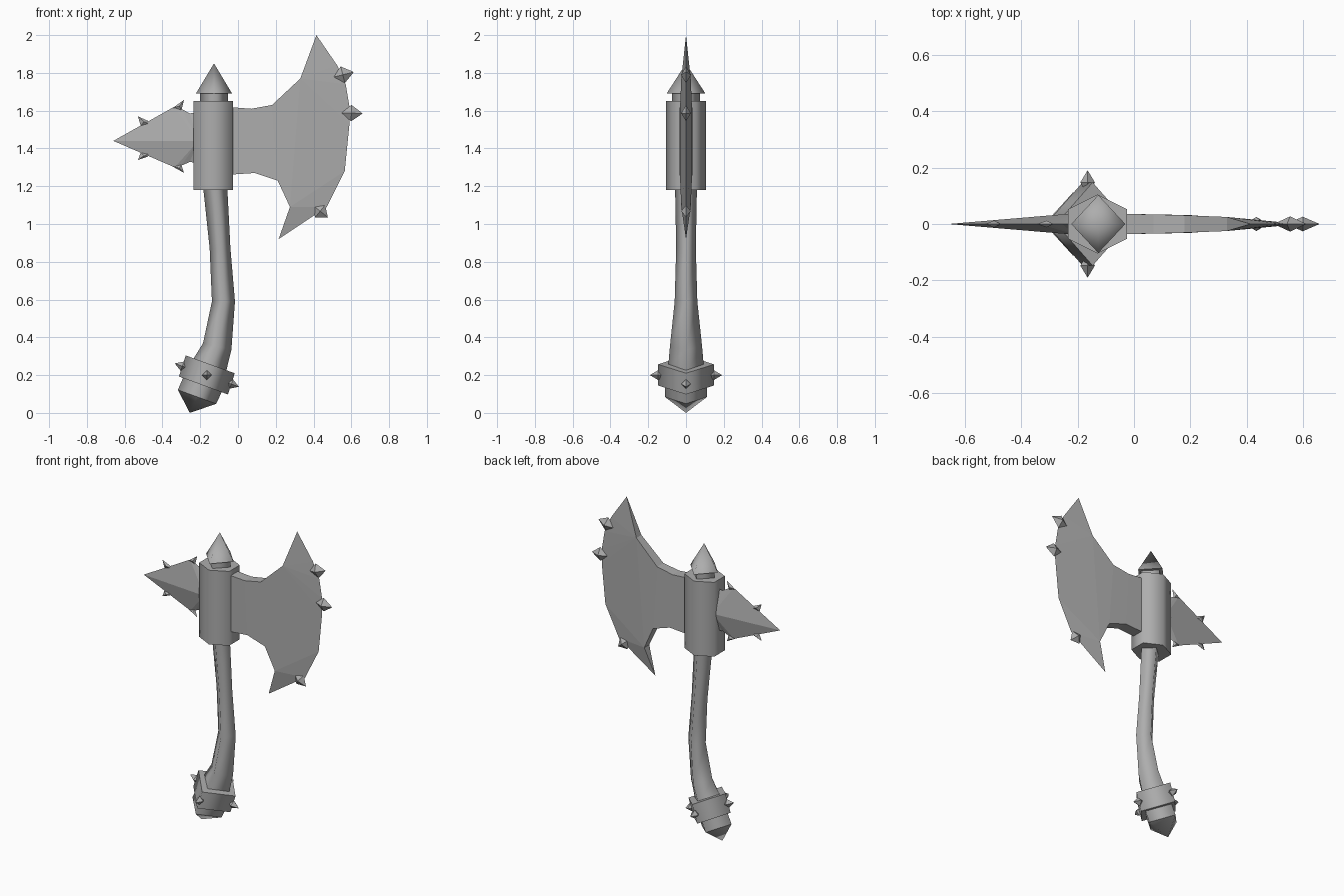
import bpy, bmesh
from math import sin, cos, pi, radians
from mathutils import Vector

cube = bpy.data.objects.get("Cube")
if cube:
    bpy.data.objects.remove(cube, do_unlink=True)

GREY = (0.42, 0.42, 0.42, 1)
metal = bpy.data.materials.new("plain_grey")
metal.use_nodes = True
metal.diffuse_color = GREY
bsdf = next(n for n in metal.node_tree.nodes if n.type == 'BSDF_PRINCIPLED')
bsdf.inputs["Base Color"].default_value = GREY


def finish(bm, name):
    bmesh.ops.remove_doubles(bm, verts=bm.verts, dist=1e-5)
    bmesh.ops.recalc_face_normals(bm, faces=bm.faces)
    mesh = bpy.data.meshes.new(name)
    bm.to_mesh(mesh)
    bm.free()
    mesh.materials.append(metal)
    obj = bpy.data.objects.new(name, mesh)
    bpy.context.collection.objects.link(obj)
    return obj


def loft(name, rings, sides=4, turn=0.0, crease=True):
    """Skin rings of (x, z, radius_x, radius_y, tilt in degrees)."""
    bm = bmesh.new()
    loops = []
    for x, z, rx, ry, tilt in rings:
        t = radians(tilt)
        loop = []
        for i in range(sides):
            a = turn + 2 * pi * i / sides
            u = rx * cos(a)
            loop.append(bm.verts.new((x + u * cos(t), ry * sin(a), z - u * sin(t))))
        loops.append(loop)
    for low, high in zip(loops, loops[1:]):
        for i in range(sides):
            j = (i + 1) % sides
            bm.faces.new((low[i], low[j], high[j], high[i])).smooth = True
    for loop, ring in ((loops[0], rings[0]), (loops[-1], rings[-1])):
        if ring[2] > 0:
            bm.faces.new(loop)
    if crease:
        for loop in loops:
            for i in range(sides):
                edge = bm.edges.get((loop[i], loop[(i + 1) % sides]))
                edge.smooth = False
    return finish(bm, name)


def stud(name, centre, direction, length, radius):
    """Pointed eight-faced stud."""
    d = Vector(direction).normalized()
    p = d.orthogonal() if abs(d.y) > 0.9 else Vector((0, 1, 0))
    p.normalize()
    if abs(d.y) > 0.9:
        p = Vector((0, 0, 1))
    q = d.cross(p)
    c = Vector(centre)
    bm = bmesh.new()
    for axis, size in ((d, length), (p, radius), (q, radius)):
        for s in (-1, 1):
            bm.verts.new(c + axis * size * s)
    bmesh.ops.convex_hull(bm, input=bm.verts)
    return finish(bm, name)


def lens(name, outline, centre, half):
    """Thin-edged plate, thickest at its centre; outline in x, z."""
    bm = bmesh.new()
    rim = [bm.verts.new((x, 0, z)) for x, z in outline]
    for y in (-half, half):
        c = bm.verts.new((centre[0], y, centre[1]))
        for i in range(len(rim)):
            bm.faces.new((rim[i], rim[(i + 1) % len(rim)], c))
    return finish(bm, name)


# Curved four-sided handle
loft("handle", [(-.155, .24, .095, .095, 20), (-.11, .352, .077, .085, 13),
                (-.077, .59, .061, .06, 0), (-.095, .87, .055, .052, 0),
                (-.121, 1.2, .064, .058, 0)], crease=False)

# Pommel, its collar and the studs on the collar corners
TILT = 20
loft("pommel", [(-.165, .2, .11, .11, TILT), (-.217, .085, .108, .112, TILT),
                (-.255, 0, 0, 0, TILT)])
loft("pommel_collar", [(-.183, .145, .138, .148, TILT), (-.147, .257, .138, .148, TILT)])
across = Vector((cos(radians(TILT)), 0, -sin(radians(TILT))))
hub = Vector((-.165, 0, .2))
for label, way, reach in (("left", across, .138), ("right", -across, .138),
                          ("front", Vector((0, -1, 0)), .148),
                          ("back", Vector((0, 1, 0)), .148)):
    stud("collar_stud_" + label, hub + way * reach, way, .043, .026)

# Six-sided head socket with a pointed cap on a short neck
loft("head_socket", [(-.13, 1.18, .121, .105, 0), (-.13, 1.65, .121, .105, 0)],
     sides=6, turn=pi / 2)
loft("cap_neck", [(-.127, 1.64, .074, .075, 0), (-.127, 1.7, .074, .075, 0)])
loft("cap_point", [(-.127, 1.69, .096, .103, 0), (-.127, 1.85, 0, 0, 0)])

# Main blade: thick web flaring into a thin cutting edge
upper = [(-.06, 1.62), (.07, 1.61), (.18, 1.63), (.33, 1.77)]
lower = [(-.06, 1.26), (.09, 1.27), (.21, 1.23), (.275, 1.09)]
thick = [.036, .034, .031, .025]
cutting = [(.415, 2.0), (.525, 1.84), (.57, 1.74), (.59, 1.62), (.59, 1.53),
           (.565, 1.28), (.47, 1.09), (.215, .92)]
bm = bmesh.new()
edge = [bm.verts.new((x, 0, z)) for x, z in cutting]
skins = []
for s in (-1, 1):
    top, bot = [[bm.verts.new((x, s * t, z)) for (x, z), t in zip(chain, thick)]
                for chain in (upper, lower)]
    for i in range(3):
        bm.faces.new((top[i], top[i + 1], bot[i + 1], bot[i]))
    split = 4
    for i in range(len(edge) - 1):
        bm.faces.new((top[-1] if i < split else bot[-1], edge[i], edge[i + 1]))
    bm.faces.new((top[-1], edge[split], bot[-1]))
    skins.append((top, bot))
for a, b, tip in zip(skins[0], skins[1], (edge[0], edge[-1])):
    for i in range(3):
        bm.faces.new((a[i], a[i + 1], b[i + 1], b[i]))
    bm.faces.new((a[-1], tip, b[-1]))
bm.faces.new((skins[0][0][0], skins[0][1][0], skins[1][1][0], skins[1][0][0]))
finish(bm, "axe_blade")

# Studs on the cutting edge
stud("blade_stud_top", (.555, 0, 1.79), (1, 0, .25), .06, .045).scale.y = .6
stud("blade_stud_middle", (.6, 0, 1.587), (1, 0, -.03), .06, .043).scale.y = .6
stud("blade_stud_bottom", (.435, 0, 1.068), (.75, 0, -.6), .052, .042).scale.y = .6

# Rear spike with barbs above and below
MID = 1.44
half_top = [(-.335, .182), (-.3, .17), (-.255, .145), (-.2, .155)]
half_low = [(x, -z * .77) for x, z in reversed(half_top)]
lens("rear_spike", [(x, MID + z) for x, z in [(-.66, 0)] + half_top + half_low],
     (-.21, MID), .038)
barbs = {"inner": [(-.345, .175), (-.286, .217), (-.3, .16)],
         "outer": [(-.515, .08), (-.53, .13), (-.476, .106), (-.47, .09)]}
for label, shape in barbs.items():
    for side, k in (("upper", 1), ("lower", -.78)):
        points = [(x, MID + z * k) for x, z in shape]
        middle = [sum(p[i] for p in points) / len(points) for i in (0, 1)]
        lens(f"{side}_{label}_barb", points, middle, .012)
